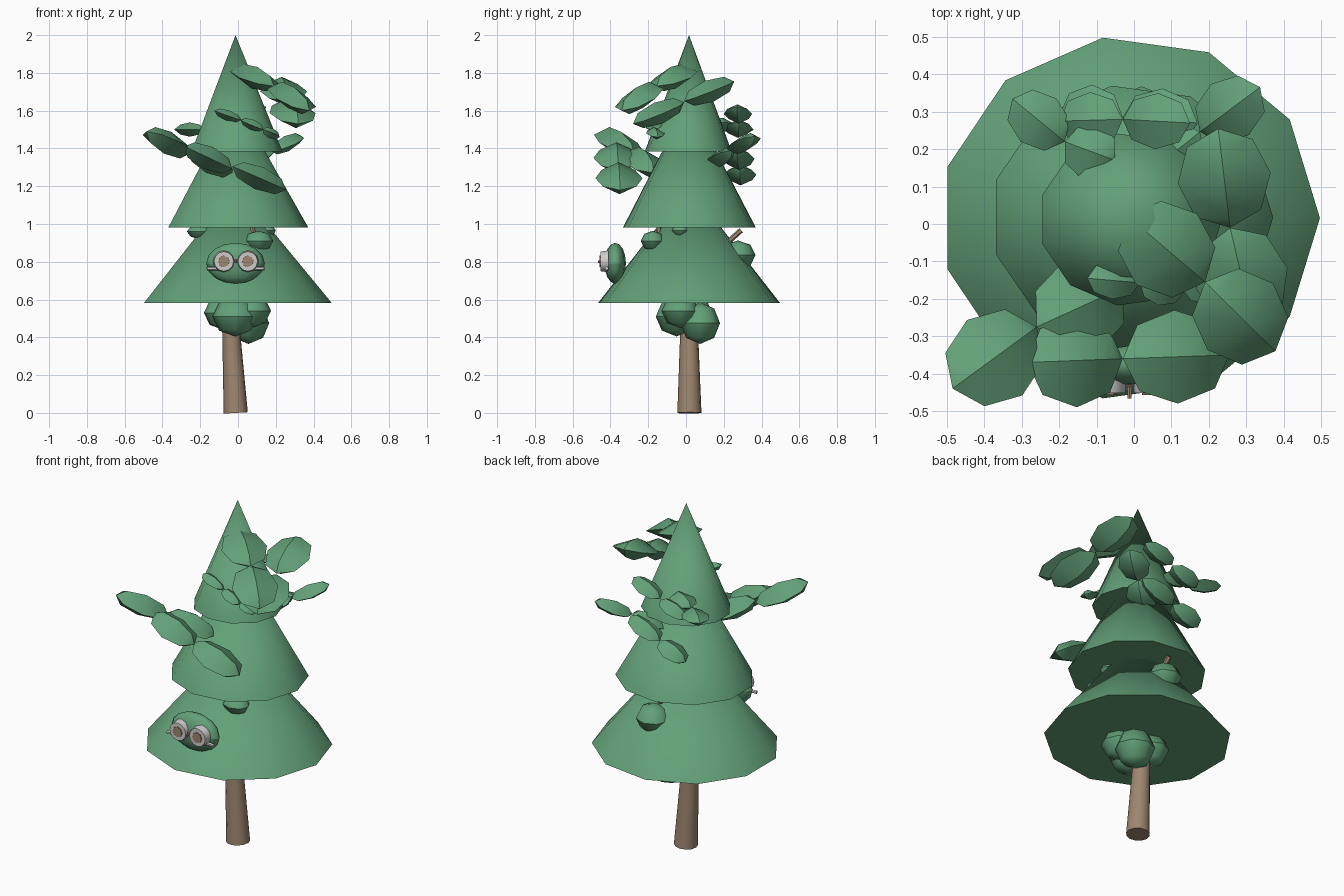
import bpy, bmesh, math
from mathutils import Vector, Matrix

if "Cube" in bpy.data.objects:
    bpy.data.objects.remove(bpy.data.objects["Cube"])


def material(name, rgb):
    m = bpy.data.materials.new(name)
    m.diffuse_color = (*rgb, 1)
    m.use_nodes = True
    m.node_tree.nodes["Principled BSDF"].inputs["Base Color"].default_value = m.diffuse_color
    return m


GREEN = material("leaf green", (0.125, 0.355, 0.19))
BROWN = material("bark brown", (0.34, 0.24, 0.16))
PALE = material("pale grey", (0.62, 0.60, 0.60))


def finish(bm, name, mat, is_sharp=None):
    """Smooth shading; edges are sharp by the given rule or by angle."""
    bmesh.ops.recalc_face_normals(bm, faces=bm.faces)
    for f in bm.faces:
        f.smooth = True
    for e in bm.edges:
        e.smooth = not (is_sharp(e) if is_sharp else e.calc_face_angle(0) > math.radians(40))
    mesh = bpy.data.meshes.new(name)
    bm.to_mesh(mesh)
    bm.free()
    mesh.materials.append(mat)
    ob = bpy.data.objects.new(name, mesh)
    bpy.context.collection.objects.link(ob)
    return ob


def rod(name, a, b, r1, r2, mat, sides=10):
    """Tapered rod between two points."""
    a, b = Vector(a), Vector(b)
    d = b - a
    bm = bmesh.new()
    rot = d.to_track_quat('Z', 'Y').to_matrix().to_4x4()
    bmesh.ops.create_cone(bm, cap_ends=True, segments=sides, radius1=r1, radius2=r2,
                          depth=d.length, matrix=Matrix.Translation((a + b) / 2) @ rot)
    return finish(bm, name, mat)


def tier(name, x, y, z0, z1, rx, ry):
    """Eleven-sided cone of foliage."""
    bm = bmesh.new()
    n = 11
    ring = [bm.verts.new((x + rx * math.cos(math.tau * i / n),
                          y + ry * math.sin(math.tau * i / n), z0)) for i in range(n)]
    tip = bm.verts.new((-0.013, 0.016, z1))
    bm.faces.new(ring[::-1])
    for i in range(n):
        bm.faces.new((ring[i], ring[(i + 1) % n], tip))
    return finish(bm, name, GREEN)


def bush(name, c, r, segments=8, rings=4):
    """Rounded clump with a crease around its middle."""
    bm = bmesh.new()
    bmesh.ops.create_uvsphere(bm, u_segments=segments, v_segments=rings, radius=1,
                              matrix=Matrix.Translation(c) @ Matrix.Diagonal((*r, 1)))
    return finish(bm, name, GREEN,
                  lambda e: all(abs(v.co.z - c[2]) < 1e-4 for v in e.verts))


def leaf(name, a, b, width, thick):
    """Four-sided spindle with its poles at the stem and the tip, creased lengthwise."""
    a, b = Vector(a), Vector(b)
    d = b - a
    x = d.normalized()
    y = Vector((0, 0, 1)).cross(x).normalized()
    z = x.cross(y)
    frame = Matrix((y, z, x)).transposed().to_4x4()
    bm = bmesh.new()
    bmesh.ops.create_uvsphere(bm, u_segments=4, v_segments=4, radius=1,
                              matrix=Matrix.Translation((a + b) / 2) @ frame
                              @ Matrix.Diagonal((width / 2, thick / 2, d.length / 2, 1)))
    return finish(bm, name, GREEN,
                  lambda e: abs((e.verts[0].co - e.verts[1].co).dot(x)) > 1e-4)


# trunk and three foliage tiers
rod("trunk", (-0.012, 0.018, 0), (-0.047, 0.016, 0.62), 0.064, 0.04, BROWN, 12)
tier("lower_tier", -0.011, 0.016, 0.581, 1.2, 0.508, 0.487)
tier("middle_tier", -0.006, 0.018, 0.982, 1.66, 0.378, 0.355)
tier("upper_tier", -0.01, 0.012, 1.385, 2.0, 0.245, 0.232)

# bush clump under the lowest tier
for i, (c, r) in enumerate([((-0.015, -0.05, 0.51), (0.12, 0.11, 0.105)),
                            ((0.055, 0.075, 0.475), (0.11, 0.105, 0.11)),
                            ((-0.08, 0.04, 0.53), (0.1, 0.1, 0.09)),
                            ((0.07, -0.03, 0.54), (0.105, 0.1, 0.09))]):
    bush(f"under_bush_{i + 1}", c, r)

# small bushes on the lower tier, with twigs
bush("front_bush", (0.11, -0.175, 0.91), (0.077, 0.064, 0.054))
bush("left_bush", (-0.2, -0.03, 0.96), (0.07, 0.06, 0.04))
bush("right_bush", (0.15, -0.03, 0.965), (0.05, 0.045, 0.035))
bush("back_bush", (0.02, 0.275, 0.835), (0.095, 0.093, 0.078))
rod("front_twig", (0.09, -0.15, 0.93), (0.07, -0.14, 1.0), 0.012, 0.012, BROWN, 6)
rod("back_twig", (0.0, 0.2, 0.885), (0.0, 0.292, 0.967), 0.014, 0.014, BROWN, 6)

# round face with spectacles
bush("face", (-0.013, -0.375, 0.792), (0.155, 0.057, 0.108), 12, 8)
for name, x in (("left", -0.075), ("right", 0.052)):
    rod(name + "_rim", (x, -0.41, 0.802), (x, -0.452, 0.802), 0.058, 0.052, PALE, 12)
    rod(name + "_pupil", (x, -0.44, 0.802), (x, -0.457, 0.802), 0.031, 0.03, BROWN, 8)
    s = -1 if x < 0 else 1
    rod(name + "_arm", (x + s * 0.03, -0.415, 0.765), (-0.013 + s * 0.152, -0.42, 0.765),
        0.01, 0.01, PALE, 6)
rod("bridge", (-0.03, -0.43, 0.805), (0.008, -0.43, 0.805), 0.007, 0.007, BROWN, 6)
rod("beak", (-0.012, -0.42, 0.8), (-0.012, -0.466, 0.8), 0.008, 0.006, BROWN, 6)

# leaf sprays: stem point, tip point, grouped by size (width, thickness)
SPRAYS = {
    ("front_leaf", 0.25, 0.125): [
        ((-0.03, -0.36, 1.305), (0.255, -0.35, 1.18)),
        ((-0.03, -0.36, 1.29), (-0.285, -0.37, 1.41)),
        ((-0.26, -0.275, 1.37), (-0.485, -0.44, 1.49)),
        ((-0.26, -0.275, 1.385), (-0.03, -0.17, 1.27))],
    ("high_leaf", 0.25, 0.12): [
        ((0.19, -0.155, 1.73), (-0.015, 0.02, 1.82)),
        ((0.19, -0.155, 1.735), (0.378, -0.34, 1.6)),
        ((0.257, -0.01, 1.65), (0.225, 0.255, 1.755)),
        ((0.257, -0.01, 1.645), (0.32, -0.28, 1.53))],
    ("small_leaf", 0.1, 0.055): [
        ((0.016, -0.157, 1.55), (-0.125, -0.145, 1.6)),
        ((0.016, -0.157, 1.55), (0.135, -0.18, 1.5)),
        ((0.13, -0.175, 1.5), (0.22, -0.15, 1.46))],
    ("back_leaf", 0.17, 0.085): [
        ((0.176, 0.246, 1.385), (0.337, 0.366, 1.465)),
        ((0.176, 0.246, 1.39), (0.03, 0.13, 1.31)),
        ((-0.03, 0.285, 1.3), (0.17, 0.27, 1.39)),
        ((-0.03, 0.285, 1.3), (-0.2, 0.29, 1.22))],
    ("upper_back_leaf", 0.15, 0.075): [
        ((-0.03, 0.28, 1.545), (0.15, 0.27, 1.62)),
        ((-0.03, 0.28, 1.54), (-0.2, 0.275, 1.47)),
        ((-0.185, 0.22, 1.5), (-0.325, 0.335, 1.5)),
        ((-0.185, 0.22, 1.51), (-0.05, 0.17, 1.54))],
}
for (name, width, thick), leaves in SPRAYS.items():
    for i, (a, b) in enumerate(leaves):
        leaf(f"{name}_{i + 1}", a, b, width, thick)
